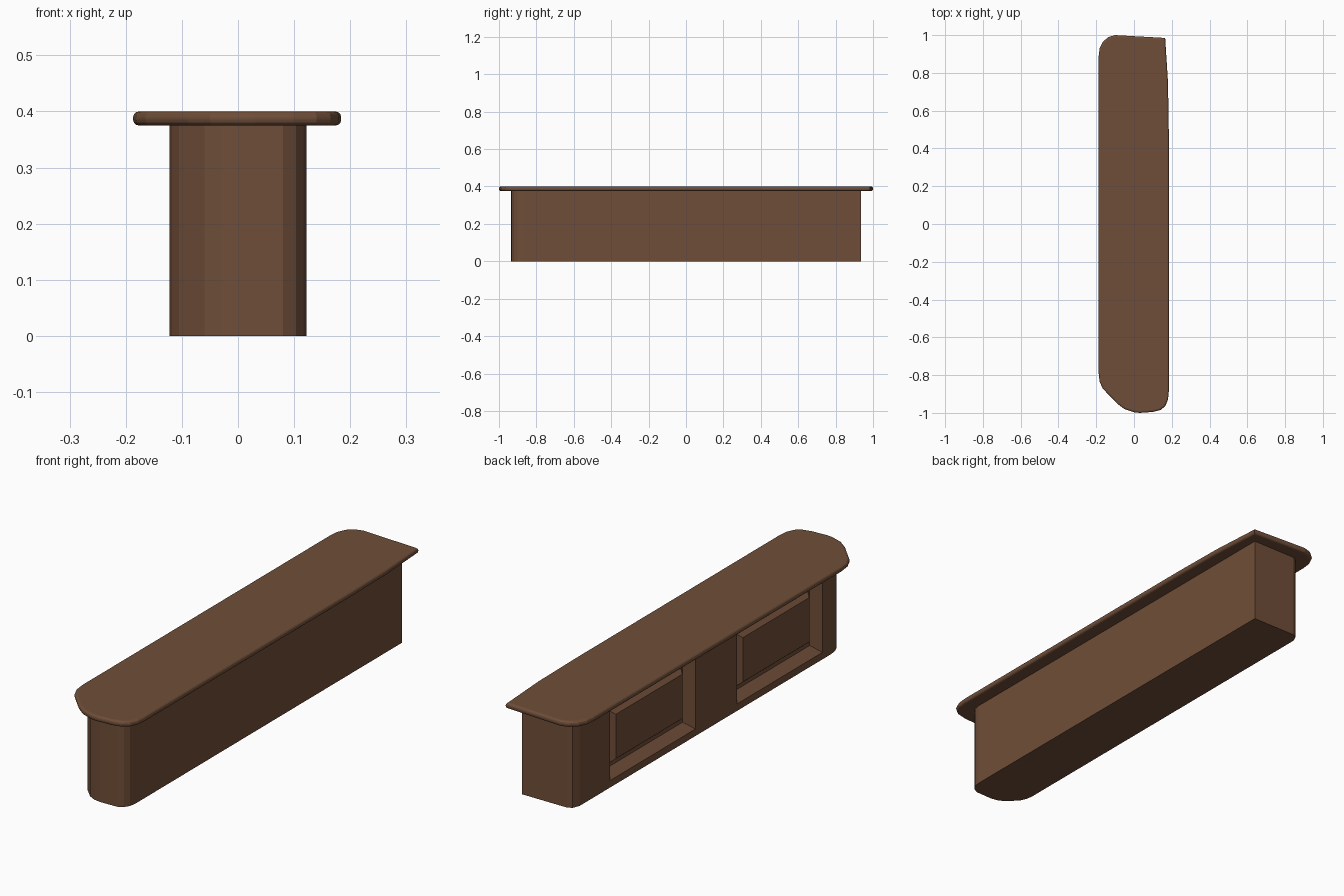
import bpy, bmesh

if "Cube" in bpy.data.objects:
    bpy.data.objects.remove(bpy.data.objects["Cube"])

wood = bpy.data.materials.new("brown_wood")
wood.diffuse_color = (0.16, 0.076, 0.04, 1)
wood.use_nodes = True
wood.node_tree.nodes["Principled BSDF"].inputs["Base Color"].default_value = wood.diffuse_color


def finish(bm, name):
    bmesh.ops.recalc_face_normals(bm, faces=bm.faces)
    me = bpy.data.meshes.new(name)
    bm.to_mesh(me)
    bm.free()
    me.materials.append(wood)
    ob = bpy.data.objects.new(name, me)
    bpy.context.collection.objects.link(ob)
    return ob


def prism(outline, z0, z1, name, bevel=0):
    bm = bmesh.new()
    base = bm.faces.new([bm.verts.new((x, y, z0)) for x, y in outline])
    ext = bmesh.ops.extrude_face_region(bm, geom=[base], use_keep_orig=True)
    verts = [g for g in ext["geom"] if isinstance(g, bmesh.types.BMVert)]
    bmesh.ops.translate(bm, verts=verts, vec=(0, 0, z1 - z0))
    if bevel:
        bmesh.ops.recalc_face_normals(bm, faces=bm.faces)
        rim = [e for e in bm.edges if abs(e.verts[0].co.z - e.verts[1].co.z) < 1e-6]
        bmesh.ops.bevel(bm, geom=rim, offset=bevel, segments=3, profile=0.5, affect='EDGES')
    return finish(bm, name)


def frustum(xa, ya, za, xb, inset, name):
    # Tapered block along x: full size at xa, shrunk by inset at xb
    bm = bmesh.new()
    rings = []
    for x, i in ((xa, 0), (xb, inset)):
        y0, y1, z0, z1 = ya[0] + i, ya[1] - i, za[0] + i, za[1] - i
        rings.append([bm.verts.new((x, y, z)) for y, z in
                      ((y0, z0), (y1, z0), (y1, z1), (y0, z1))])
        bm.faces.new(rings[-1])
    for k in range(4):
        j = (k + 1) % 4
        bm.faces.new((rings[0][k], rings[0][j], rings[1][j], rings[1][k]))
    return finish(bm, name)


# Counter body: one square corner, three rounded ones
body = prism([(0.122, 0.935), (-0.09, 0.935), (-0.11, 0.925), (-0.122, 0.895),
              (-0.122, -0.81), (-0.118, -0.84), (-0.105, -0.87), (-0.06, -0.915),
              (-0.03, -0.93), (0.0, -0.935), (0.08, -0.933), (0.103, -0.92),
              (0.117, -0.9), (0.122, -0.87)], 0, 0.38, "counter_body")

# Counter top: overhanging slab with softened rim
prism([(0.165, 0.985), (-0.1, 1.0), (-0.135, 0.99), (-0.165, 0.965), (-0.182, 0.93),
       (-0.187, 0.89), (-0.187, -0.79), (-0.182, -0.835), (-0.165, -0.872),
       (-0.09, -0.95), (-0.05, -0.98), (0.0, -0.997), (0.03, -1.0), (0.1, -0.995),
       (0.14, -0.985), (0.165, -0.965), (0.18, -0.93), (0.184, -0.89),
       (0.184, 0.5), (0.18, 0.75)], 0.375, 0.4, "counter_top", 0.0105)

# Two recessed bays on the left side, each holding a raised panel
for n, (y0, y1) in enumerate(((0.11, 0.69), (-0.75, -0.17))):
    s = 0.01 * 0.75   # cutter reaches past the wall, keep the opening size
    cut = frustum(-0.132, (y0 - s, y1 + s), (0.03 - s, 0.35 + s), -0.082, 0.0375,
                  "bay_cutter_%d" % n)
    cut.hide_render = True
    mod = body.modifiers.new("bay", 'BOOLEAN')
    mod.object, mod.operation, mod.solver = cut, 'DIFFERENCE', 'EXACT'
    bpy.context.view_layer.objects.active = body
    bpy.ops.object.modifier_apply(modifier=mod.name)
    bpy.data.objects.remove(cut)
    frustum(-0.081, (y0 + 0.045, y1 - 0.045), (0.075, 0.305), -0.105, 0.02,
            "raised_panel_%d" % n)
